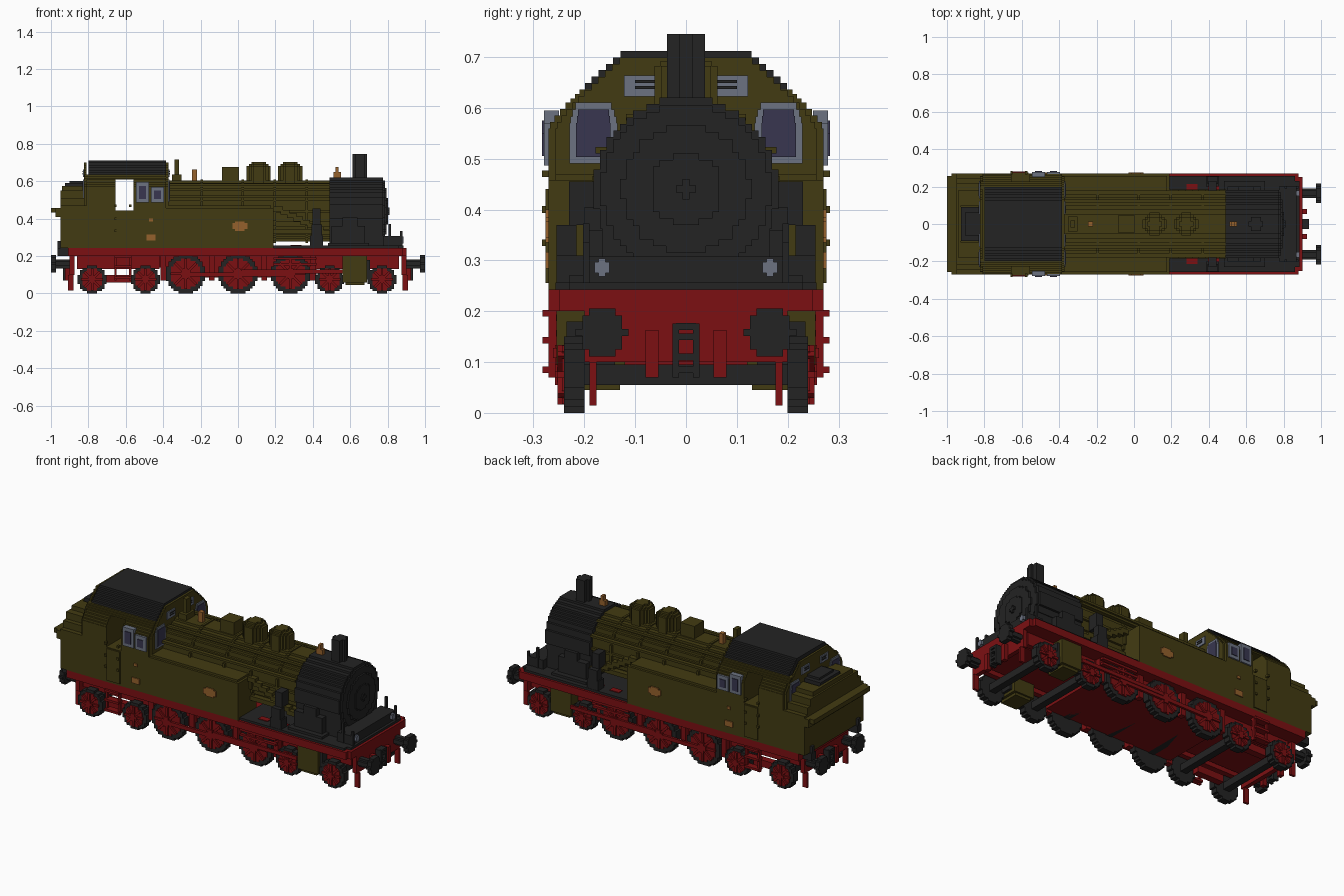
import bpy, bmesh, math
from mathutils import Matrix, Vector

if "Cube" in bpy.data.objects:
    bpy.data.objects.remove(bpy.data.objects["Cube"])


def material(name, *rgb):
    m = bpy.data.materials.new(name)
    m.use_nodes = True
    m.diffuse_color = (*rgb, 1)
    m.node_tree.nodes["Principled BSDF"].inputs["Base Color"].default_value = (*rgb, 1)
    return m


OLIVE = material("olive paint", .055, .044, .006)
RED = material("frame red", .2, .005, .006)
BLACK = material("soot black", .017, .017, .017)
GREY = material("window grey", .15, .17, .22)
GLASS = material("dark glass", .04, .037, .08)
BRASS = material("brass", .3, .12, .025)

# Shared dimensions
STEP = .013
DECK = .243
FRAME = .2
SIDE = .27
TANK = .47
SILL = .445
EAVES = .56
DOOR_TOP = .61
ROOF_EDGE = .636
ROOF_TOP = .712
CAB_REAR, CAB_FRONT = -.81, -.385
TANK_FRONT = .19
SMOKEBOX = .49
AXIS = .44


def finish(name, mat, bm):
    bmesh.ops.recalc_face_normals(bm, faces=bm.faces)
    mesh = bpy.data.meshes.new(name)
    bm.to_mesh(mesh)
    bm.free()
    mesh.materials.append(mat)
    bpy.context.collection.objects.link(bpy.data.objects.new(name, mesh))


def box(name, mat, x, y, z):
    """One box; a single y value means a centred width, a y pair is mirrored."""
    bm = bmesh.new()
    spans = [(-y, y)] if isinstance(y, float) else [y, (-y[1], -y[0])]
    for span in spans:
        low, high = (Vector(corner) for corner in zip(x, span, z))
        scale = Matrix.Diagonal((*(high - low), 1))
        bmesh.ops.create_cube(bm, size=1, matrix=Matrix.Translation((low + high) / 2) @ scale)
    finish(name, mat, bm)


def around(centre, half):
    return centre - half, centre + half


def outward(sign, start, end):
    return sorted((sign * start, sign * end))


def rows(bottom, top, width):
    """Stepped outline: one row per step, half width from a rule on its height."""
    count = max(3, round((top - bottom) / STEP))
    h = (top - bottom) / count
    return [(bottom + i * h, bottom + (i + 1) * h, width(bottom + (i + .5) * h)) for i in range(count)]


def stepped(name, mat, profile, span, axis="x", centre=0):
    """Extrude a symmetric stepped outline along an axis."""
    right = []
    for bottom, top, w in profile:
        if right and right[-1][0] == w:
            right[-1] = (w, top)
        else:
            right += [(w, bottom), (w, top)]
    outline = right + [(-w, z) for w, z in reversed(right)]
    place = {"x": lambda w, z, d: (d, centre + w, z),
             "y": lambda w, z, d: (centre + w, d, z),
             "z": lambda w, z, d: (centre + w, z, d)}[axis]
    bm = bmesh.new()
    a, b = ([bm.verts.new(place(w, z, d)) for w, z in outline] for d in span)
    bm.faces.new(a)
    bm.faces.new(b)
    for i in range(len(a)):
        bm.faces.new((a[i - 1], a[i], b[i], b[i - 1]))
    finish(name, mat, bm)


def disc(name, mat, r, height, span, axis="x", centre=0):
    def width(z):
        return max(STEP, round(math.sqrt(r * r - (z - height) ** 2) / STEP) * STEP)
    stepped(name, mat, rows(height - r, height + r, width), span, axis, centre)


# Frame and running plate
box("running_plate", RED, (-.91, .88), SIDE, (FRAME, DECK))
box("plate_nose", RED, (.88, .9), .25, (FRAME, DECK))
box("main_frame", RED, (-.4, .42), .195, (.085, FRAME))
for end, s in (("front", 1), ("rear", -1)):
    # Each end: beam, guard irons, hoses, coupling, buffers, bogie frame
    box(f"{end}_frame", RED, outward(s, .4, .86), .14, (.14, FRAME))
    box(f"{end}_bogie_side", RED, outward(s, .42, .86), (.16, .19), (.13, FRAME))
    box(f"{end}_buffer_beam", RED, outward(s, .875, .9), .2, (.1, FRAME))
    box(f"{end}_guard_irons", RED, outward(s, .88, .91), (.176, .19), (.015, .1))
    box(f"{end}_brake_hoses", RED, outward(s, .9, .925), (.054, .08), (.07, .163))
    box(f"{end}_coupling_links", BLACK, outward(s, .9, .935), (.014, .027), (.07, .176))
    for i, z in enumerate((.085, .11, .15, .17)):
        box(f"{end}_coupling_bar_{i}", BLACK, outward(s, .9, .935), .02, around(z, STEP / 2))
    for side, t in (("left", 1), ("right", -1)):
        disc(f"{end}_{side}_buffer_head", BLACK, .047, .158, outward(s, .972, 1), centre=t * .165)
        disc(f"{end}_{side}_buffer_shank", BLACK, .024, .158, outward(s, .9, .972), centre=t * .165)

# Wheels with tyres, faces, hubs, spokes and axles
SMALL, LARGE = .075, .105
WHEELS = ((-.78, SMALL), (-.495, SMALL), (-.28, LARGE), (0, LARGE), (.28, LARGE), (.49, SMALL), (.77, SMALL))
for i, (x, r) in enumerate(WHEELS):
    box(f"axle_{i}", BLACK, around(x, .02), .2, around(r, .02))
    for side, s in (("left", 1), ("right", -1)):
        tag = f"{side}_wheel_{i}"
        disc(tag + "_tyre", BLACK, r, r, outward(s, .2, .24), axis="y", centre=x)
        disc(tag + "_face", RED, r * .77, r, outward(s, .235, .244), axis="y", centre=x)
        disc(tag + "_hub", RED, r * .27, r, outward(s, .24, .258), axis="y", centre=x)
        bm = bmesh.new()
        for k in range(4):
            turn = Matrix.Rotation(k * math.pi / 4, 4, "Y")
            spoke = Matrix.Diagonal((r * 1.55, STEP, STEP, 1))
            bmesh.ops.create_cube(bm, size=1, matrix=Matrix.Translation((x, s * .246, r)) @ turn @ spoke)
        finish(tag + "_spokes", RED, bm)

# Rods, brakes, cylinders and cab steps
box("coupling_rods", RED, (-.3, .3), (.245, .258), (.09, .112))
box("connecting_rods", RED, (.02, .56), (.25, .262), (.108, .128))
for name, z in (("lower", .157), ("upper", .187)):
    box(f"{name}_crosshead_guides", RED, (TANK_FRONT, .42), (.235, .256), around(z, STEP / 2))
for i, x in enumerate((-.4, -.14, .14, .4)):
    box(f"brake_blocks_{i}", RED, around(x, .015), (.19, .225), (.07, FRAME))
box("rear_bogie_springs", RED, (-.72, -.55), (.15, .19), (.06, .1))
box("cylinders", OLIVE, (.56, .69), (.12, .255), (.06, FRAME))
box("cylinder_feet", OLIVE, (.575, .675), (.13, DECK), (.045, .06))
box("cylinder_covers", BLACK, (.69, .705), (.14, .235), (.075, .18))
for i, x in enumerate((-.655, -.575)):
    box(f"step_rails_{i}", RED, around(x, STEP / 2), (.255, SIDE), (.07, FRAME))
    for k, z in enumerate((.335, .4, TANK)):
        box(f"grab_clamps_{i}_{k}", OLIVE, around(x, STEP / 2), (.265, .283), around(z, STEP / 2))
for i, z in enumerate((.085, .143, .196)):
    box(f"cab_steps_{i}", RED, (-.66, -.57), (DECK, .282), around(z, STEP / 2))

# Side tanks, cab base and coal bunker
box("side_tanks", OLIVE, (CAB_FRONT, TANK_FRONT), (.1, SIDE), (DECK, .458))
box("tank_tops", OLIVE, (CAB_FRONT, TANK_FRONT - STEP), (.1, SIDE - STEP), (.458, TANK))
box("cab_base", OLIVE, (CAB_REAR, CAB_FRONT), SIDE, (DECK, SILL))
box("cab_doors", OLIVE, (-.65, -.565), (SIDE, .276), (.255, .44))
box("bunker", OLIVE, (-.95, CAB_REAR), SIDE, (DECK, TANK))
box("bunker_ledge", OLIVE, (-.975, -.95), SIDE, (.41, .458))
box("bunker_lip", OLIVE, (-1, -.975), SIDE - STEP, (.432, .458))
box("bunker_middle", OLIVE, (-.95, CAB_REAR), .244, (TANK, .51))
box("bunker_upper", OLIVE, (-.95, CAB_REAR), .218, (.51, .55))
box("bunker_rims", OLIVE, (-.94, CAB_REAR), (.1, .18), (.55, .575))
box("bunker_back_rim", OLIVE, (-.94, -.925), .18, (.55, .575))
box("coal", BLACK, (-.925, CAB_REAR), .09, (.55, .59))
box("coal_heap", BLACK, (-.9, -.82), .065, (.59, .602))


# Cab walls around open doorways, under a stepped roof
def cab_width(z):
    return SIDE * (1 - (max(0, z - EAVES) / .25) ** 1.2)


def wall_width(z):
    return cab_width(z) - STEP


stepped("cab_rear", OLIVE, rows(SILL, DOOR_TOP, cab_width), (CAB_REAR, -.655))
stepped("cab_front", OLIVE, rows(SILL, DOOR_TOP, cab_width), (-.56, CAB_FRONT))
stepped("cab_eaves", OLIVE, rows(DOOR_TOP, ROOF_EDGE, cab_width), (-.82, CAB_FRONT))
stepped("cab_roof", BLACK, rows(ROOF_EDGE, ROOF_TOP, cab_width), (-.8, CAB_FRONT))


# Arched end windows and vents, square side windows
def pane_rows(half, bottom, top):
    def width(z):
        return half * math.sqrt(1 - max(0, (z - EAVES) / .065) ** 2)
    return rows(bottom, top, width)


for end, s, x in (("front", 1, CAB_FRONT), ("rear", -1, CAB_REAR)):
    face = x + s * STEP
    stepped(f"cab_{end}_wall", OLIVE, rows(SILL, ROOF_TOP - STEP, wall_width), (x, face))
    for side, t in (("left", 1), ("right", -1)):
        frame, pane = pane_rows(.047, .49, DOOR_TOP), pane_rows(.034, .503, .597)
        stepped(f"{end}_{side}_window_frame", GREY, frame, (face, face + s * .006), centre=t * .182)
        stepped(f"{end}_{side}_window_pane", GLASS, pane, (face, face + s * .009), centre=t * .182)
    box(f"{end}_vents", GREY, sorted((face, face + s * .006)), (.05, .122), (.622, .664))
    for name, z in (("lower", .64), ("upper", .652)):
        box(f"{end}_{name}_vent_slits", BLACK, sorted((face, face + s * .009)), (.06, .1), around(z, .003))
for name, x, top in (("rear", -.51, .595), ("front", -.43, .57)):
    box(f"{name}_side_window_frames", GREY, around(x, .035), (.25, .279), (.487, top))
    box(f"{name}_side_window_panes", GLASS, around(x, .018), (SIDE, .283), (.505, top - .02))

# Boiler, bands, domes and fittings
disc("boiler", OLIVE, .163, AXIS, (CAB_FRONT, SMOKEBOX))
for i, x in enumerate((-.2, .02, TANK_FRONT, .36)):
    disc(f"boiler_band_{i}", OLIVE, .169, AXIS, (x, x + STEP))
for name, x in (("steam_dome", .11), ("sand_dome", .28)):
    for part, r, top in (("body", .062, .682), ("shoulder", .05, .692), ("crown", .037, .704)):
        disc(f"{name}_{part}", OLIVE, r, 0, (.58, top), axis="z", centre=x)
box("feed_box", OLIVE, (-.085, .005), .045, (.59, .675))
box("safety_valve", OLIVE, (-.34, -.315), .02, (.59, .716))
box("safety_valve_base", OLIVE, (-.352, -.303), .04, (.59, .635))
box("whistle", BRASS, around(-.233, STEP), STEP, (.6, .662))
box("bell", BRASS, around(.53, .02), STEP, (.61, .65))
box("bell_cap", BRASS, around(.53, .008), STEP, (.65, .676))
box("lower_boiler_rails", OLIVE, (CAB_FRONT, SMOKEBOX), (.155, .178), (.51, .523))
box("upper_boiler_rails", OLIVE, (CAB_FRONT, SMOKEBOX), (.1, .118), (.575, .588))
box("lower_pipes", OLIVE, (TANK_FRONT, SMOKEBOX), (.13, .16), (.32, .345))
for k in range(8):
    x = TANK_FRONT + .025 + k * .036
    box(f"sloping_pipes_{k}", OLIVE, around(x, .025), (.15, .185), around(.452 - k * .018, STEP))

# Front deck and smokebox
box("front_deck", BLACK, (TANK_FRONT, .86), SIDE - STEP, (DECK, DECK + STEP))
box("deck_nose", BLACK, (.86, .885), .23, (DECK, DECK + STEP))
for name, x in (("rear", .31), ("front", .425)):
    box(f"{name}_deck_openings", RED, around(x, .03), (.18, .215), (DECK, .26))
disc("smokebox", BLACK, .18, AXIS, (SMOKEBOX, .775))
for part, r, x in (("rim", .165, .785), ("plate", .125, .795), ("centre", .07, .801)):
    disc(f"smokebox_door_{part}", BLACK, r, AXIS, (.77, x))
box("door_handle_bar", BLACK, (.8, .81), .02, around(AXIS, .007))
box("door_handle_post", BLACK, (.8, .81), .007, around(AXIS, .02))
box("saddle", BLACK, (SMOKEBOX, .775), .165, (DECK, .4))
box("front_footplate", BLACK, (.775, .87), .2, (DECK, .308))
box("steam_chests", BLACK, (.5, .68), (.15, .2), (DECK, .36))
box("steam_chest_tops", BLACK, (.56, .64), (.15, .2), (.36, .405))
box("steam_chest_feet", BLACK, (.48, .7), (.15, .23), (DECK, SIDE))
box("pump_bases", BLACK, around(.42, .035), (.2, .255), (DECK, .31))
box("pump_bodies", BLACK, around(.42, .028), (.215, .255), (.31, .37))
box("pump_tops", BLACK, around(.42, .022), (.17, .23), (.37, .455))
for name, x, top in (("front", .872, .335), ("rear", .812, .372)):
    box(f"{name}_posts", BLACK, around(x, STEP / 2), (.19, .203), (DECK, top))
box("front_lamps", GREY, (.87, .885), (.15, .18), around(.286, .011))
box("lamp_rims", GREY, (.87, .885), (.158, .172), around(.286, .018))
disc("chimney", BLACK, .037, 0, (.6, .745), axis="z", centre=.652)

# Brass side plates and rear brackets
box("side_plates", BRASS, around(.01, .04), (SIDE, .276), around(.36, .016))
box("side_plate_bosses", BRASS, around(.01, .025), (SIDE, .276), around(.36, .025))
box("cab_plates", BRASS, around(-.465, .025), (SIDE, .276), around(.3, .016))
box("cab_badges", BRASS, around(-.465, .01), (SIDE, .276), around(.392, .008))
box("rear_brackets", BLACK, (-.965, -.91), (.19, .23), (FRAME, DECK))
box("rear_bracket_posts", BLACK, (-.965, -.95), (.2, .22), (DECK, .28))
